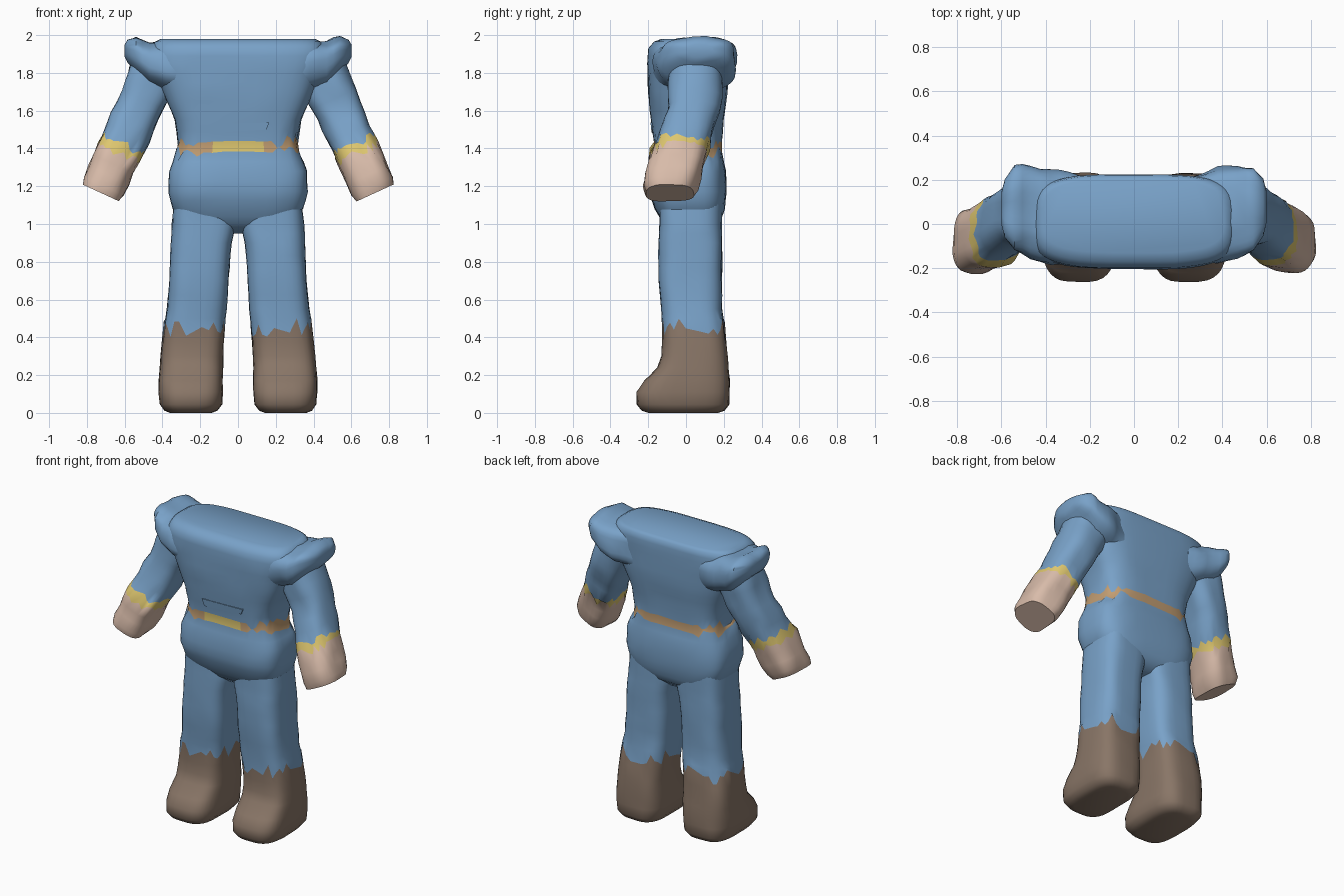
import bpy, bmesh, random
from math import sin, cos, pi
from mathutils import Vector, noise

random.seed(4)
if "Cube" in bpy.data.objects:
    bpy.data.objects.remove(bpy.data.objects["Cube"])


def material(name, rgb):
    m = bpy.data.materials.new(name)
    m.use_nodes = True
    m.diffuse_color = (*rgb, 1)
    m.node_tree.nodes["Principled BSDF"].inputs["Base Color"].default_value = (*rgb, 1)
    return m


MATS = [material("blue cloth", (0.19, 0.36, 0.58)),
        material("brown boot", (0.25, 0.18, 0.135)),
        material("tan belt", (0.54, 0.34, 0.17)),
        material("yellow trim", (0.73, 0.57, 0.16)),
        material("pale skin", (0.69, 0.50, 0.40))]
BLUE, BOOT, BELT, YELLOW, SKIN = range(5)


def finish(name, bm, angle=0.9):
    bmesh.ops.recalc_face_normals(bm, faces=bm.faces)
    mesh = bpy.data.meshes.new(name)
    bm.to_mesh(mesh)
    bm.free()
    for m in MATS:
        mesh.materials.append(m)
    ob = bpy.data.objects.new(name, mesh)
    bpy.context.collection.objects.link(ob)
    bpy.ops.object.select_all(action='DESELECT')
    ob.select_set(True)
    bpy.context.view_layer.objects.active = ob
    bpy.ops.object.shade_smooth_by_angle(angle=angle)
    return ob


def power(v, p):
    return abs(v) ** p * (1 if v >= 0 else -1)


def loft(name, sections, step, jag=lambda a: 0, n=3.0, count=32, lumps=0.006):
    """Sections are (centre, U, V, material); a ring is ragged where the material changes."""
    rings, mats = [], []
    for i, (c, u, v, mat) in enumerate(sections):
        ragged = i > 0 and sections[i - 1][3] != mat
        rings.append((c, u, v, ragged))
        if i + 1 < len(sections):
            c2, u2, v2, _ = sections[i + 1]
            k = max(1, round((c2 - c).length / step))
            rings += [(c.lerp(c2, j / k), u.lerp(u2, j / k), v.lerp(v2, j / k), False)
                      for j in range(1, k)]
            mats += [mat] * k
    bm = bmesh.new()
    loops = []
    for c, u, v, ragged in rings:
        axis = u.cross(v).normalized()
        loop = []
        for s in range(count):
            a = 2 * pi * (s + 0.5) / count
            offset = u * power(cos(a), 2 / n) + v * power(sin(a), 2 / n)
            p = c + offset
            p += offset.normalized() * noise.noise(p * 9) * lumps
            if ragged:
                p += axis * random.uniform(-1, 1) * jag(a)
            loop.append(bm.verts.new(p))
        loops.append(loop)
    for lower, upper, mat in zip(loops, loops[1:], mats):
        for s in range(count):
            t = (s + 1) % count
            bm.faces.new((lower[s], lower[t], upper[t], upper[s])).material_index = mat
    bm.faces.new(loops[0]).material_index = mats[0]
    bm.faces.new(loops[-1]).material_index = mats[-1]
    return bm


def level(z, x0, x1, y0, y1, mat=BLUE, side=1):
    """Horizontal section from its extents."""
    return (Vector((side * (x0 + x1) / 2, (y0 + y1) / 2, z)),
            Vector(((x1 - x0) / 2, 0, 0)), Vector((0, (y1 - y0) / 2, 0)), mat)


# Torso with belt
torso_rows = [(0.95, .10, -.05, .12), (1.0, .28, -.12, .18), (1.08, .345, -.165, .205),
              (1.17, .37, -.195, .215), (1.28, .365, -.19, .21), (1.38, .328, -.17, .19, BELT),
              (1.435, .315, -.17, .19), (1.55, .335, -.185, .20), (1.70, .40, -.20, .22),
              (1.85, .46, -.205, .225), (1.93, .46, -.20, .225), (1.965, .44, -.17, .22),
              (1.98, .41, -.13, .20)]
torso = loft("torso", [level(r[0], -r[1], r[1], *r[2:]) for r in torso_rows], 0.05,
             jag=lambda a: 0.036 if abs(cos(a)) > 0.35 else 0.004, n=3.6, count=44, lumps=0.005)
for f in torso.faces:
    c = f.calc_center_median()
    if f.material_index == BELT and c.y < -0.1 and abs(c.x) < 0.15:
        f.material_index = YELLOW
finish("torso", torso)

# Chest pocket slit
bm = bmesh.new()
outline = [(-.14, 1.53, -.182), (.165, 1.537, -.183), (.15, 1.50, -.179), (-.125, 1.482, -.176)]
front = [bm.verts.new((x, y - 0.005, z)) for x, z, y in outline]
back = [bm.verts.new((x, y + 0.004, z)) for x, z, y in outline]
bm.faces.new(front)
bm.faces.new(back[::-1])
for i in range(4):
    j = (i + 1) % 4
    bm.faces.new((front[i], front[j], back[j], back[i]))
finish("pocket_slit", bm)

leg_rows = [(1.2, .03, .33, -.14, .19), (1.0, .012, .35, -.14, .19), (.9, .035, .355, -.145, .19),
            (.7, .05, .365, -.145, .19), (.55, .06, .378, -.13, .19),
            (.45, .07, .395, -.125, .205, BOOT), (.3, .08, .41, -.13, .22, BOOT),
            (.24, .08, .415, -.15, .225, BOOT), (.17, .08, .42, -.22, .23, BOOT),
            (.11, .08, .42, -.262, .23, BOOT), (.045, .085, .415, -.26, .23, BOOT),
            (.012, .11, .39, -.235, .205, BOOT), (0, .14, .36, -.2, .17, BOOT)]

# Arm rows: height, y, half width, half depth, material
arm_rows = [(1.84, .06, .14, .14, BLUE), (1.6, .04, .122, .14, BLUE), (1.42, -.02, .118, .145, YELLOW),
            (1.375, -.04, .12, .148, SKIN), (1.20, -.08, .118, .145, SKIN), (1.165, -.085, .105, .13, SKIN)]

# Shoulder rows: x, y extents, z extents
shoulder_rows = [(.25, -.17, .215, 1.66, 1.965), (.38, -.18, .25, 1.70, 1.965),
                 (.47, -.15, .262, 1.74, 1.965), (.54, -.12, .258, 1.81, 1.99),
                 (.585, -.06, .21, 1.86, 1.975), (.60, 0, .15, 1.89, 1.95)]

for side, word in ((1, "left"), (-1, "right")):
    # Leg and boot
    legs = [level(*r, side=side) if len(r) == 6 else level(*r, BLUE, side) for r in leg_rows]
    finish(word + "_leg", loft("leg", legs, 0.065, jag=lambda a: 0.05, n=3.4))

    # Arm, cuff and hand
    arms = []
    for z, y, w, d, mat in arm_rows:
        x = 0.44 + (1.8 - z) * 0.452
        arms.append((Vector((side * x, y, z)), Vector((side * .908, 0, .418)) * w,
                     Vector((0, d, 0)), mat))
    finish(word + "_arm", loft("arm", arms, 0.06, jag=lambda a: 0.025, n=2.8, lumps=0.016))

    # Flared shoulder
    flare = [(Vector((side * x, (y0 + y1) / 2, (z0 + z1) / 2)), Vector((0, (y1 - y0) / 2, 0)),
              Vector((0, 0, (z1 - z0) / 2)), BLUE) for x, y0, y1, z0, z1 in shoulder_rows]
    finish(word + "_shoulder", loft("shoulder", flare, 0.04, n=2.8, lumps=0.022))
